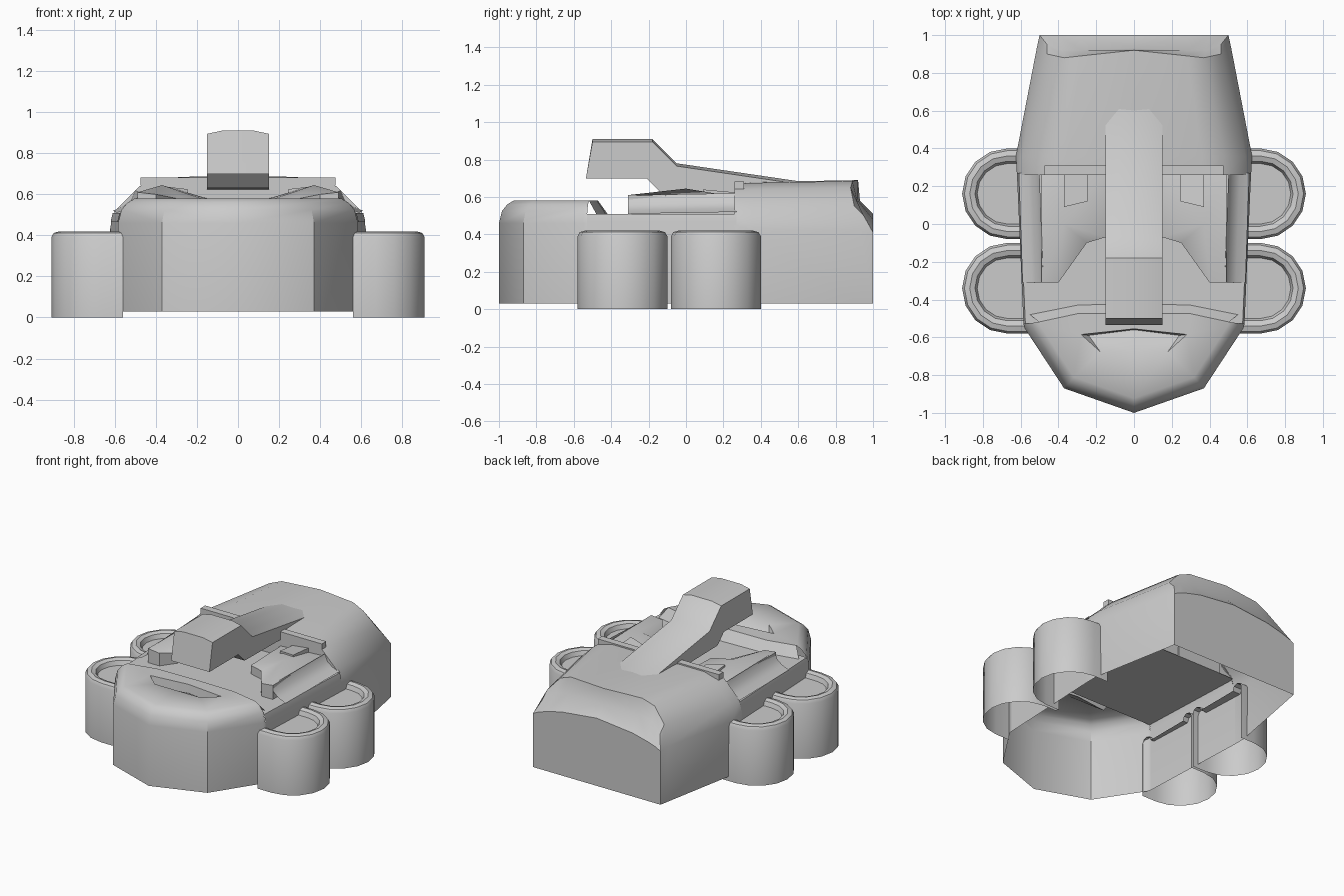
import bpy, math, bmesh


def build(name, verts, faces, mirror=True, angle=35):
    """Mesh object, optionally mirrored over x = 0, smooth below the given angle."""
    me = bpy.data.meshes.new(name)
    me.from_pydata(verts, [], faces)
    bm = bmesh.new()
    bm.from_mesh(me)
    bmesh.ops.remove_doubles(bm, verts=bm.verts, dist=0.0005)
    bmesh.ops.recalc_face_normals(bm, faces=bm.faces)
    bm.to_mesh(me)
    bm.free()
    ob = bpy.data.objects.new(name, me)
    bpy.context.collection.objects.link(ob)
    if mirror:
        m = ob.modifiers.new("mirror", "MIRROR")
        m.merge_threshold = 0.001
    bpy.ops.object.select_all(action="DESELECT")
    ob.select_set(True)
    bpy.context.view_layer.objects.active = ob
    bpy.ops.object.shade_smooth_by_angle(angle=math.radians(angle))
    return ob


def loft(rows):
    """Quads between rows of equally many points."""
    n = len(rows[0])
    verts = [p for r in rows for p in r]
    faces = [(i * n + j, i * n + j + 1, (i + 1) * n + j + 1, (i + 1) * n + j)
             for i in range(len(rows) - 1) for j in range(n - 1)]
    return verts, faces


# chin: rounded wall, flat top with a mouth recess, and a slope behind
plan = [(0, -1), (0.37, -0.87), (0.58, -0.55), (0.585, -0.53)]
rows = []
for s, z in [(1, 0.03), (1, 0.46), (0.97, 0.525), (0.92, 0.56), (0.86, 0.58)]:
    rows.append([(x * s, -0.45 + (y + 0.45) * s, z) for x, y in plan])
v, f = loft(rows)
p = len(v) - 4
b = len(v)
v += [(0, -0.555, 0.58), (0.28, -0.585, 0.58), (0.18, -0.675, 0.58), (0, -0.675, 0.58),
      (0, -0.56, 0.52), (0.24, -0.59, 0.52),
      (0, -0.47, 0.58), (0.3, -0.475, 0.58),
      (0, -0.42, 0.51), (0.3, -0.43, 0.51), (0.55, -0.48, 0.51)]
f += [(p, p + 1, b + 2, b + 3), (p + 1, p + 2, b + 1, b + 2), (p + 2, p + 3, b + 7, b + 1),
      (b + 1, b + 7, b + 6, b), (b, b + 1, b + 5, b + 4), (b + 3, b + 2, b + 5, b + 4),
      (b + 1, b + 2, b + 5), (b + 6, b + 7, b + 9, b + 8), (b + 7, p + 3, b + 10, b + 9)]
build("chin", v, f)

# cheek wall and the flat plate under the eyes
build("cheek_plate", *loft([
    [(0.585, -0.53, 0.03), (0.585, -0.53, 0.47), (0.575, -0.53, 0.51), (0, -0.53, 0.51)],
    [(0.62, 0.27, 0.03), (0.62, 0.27, 0.47), (0.61, 0.27, 0.51), (0, 0.27, 0.51)]]))

# forehead: cross-sections running back, then stepping down to the back wall
build("forehead", *loft([
    [(0, 0.26, 0.51), (0.3, 0.26, 0.51), (0.47, 0.26, 0.51), (0.6, 0.26, 0.51),
     (0.62, 0.26, 0.45), (0.62, 0.26, 0.03)],
    [(0, 0.26, 0.67), (0.36, 0.26, 0.67), (0.48, 0.26, 0.64), (0.6, 0.26, 0.52),
     (0.62, 0.26, 0.45), (0.62, 0.26, 0.03)],
    [(0, 0.36, 0.68), (0.36, 0.36, 0.675), (0.48, 0.36, 0.64), (0.59, 0.36, 0.53),
     (0.625, 0.36, 0.42), (0.62, 0.36, 0.03)],
    [(0, 0.92, 0.69), (0.28, 0.89, 0.685), (0.37, 0.88, 0.65), (0.46, 0.9, 0.55),
     (0.515, 0.93, 0.42), (0.513, 0.93, 0.03)],
    [(0, 0.93, 0.58), (0.28, 0.92, 0.58), (0.38, 0.92, 0.56), (0.46, 0.95, 0.5),
     (0.5, 1.0, 0.41), (0.5, 1.0, 0.03)],
    [(0, 1.0, 0.51), (0.28, 1.0, 0.48), (0.4, 1.0, 0.45), (0.46, 1.0, 0.43),
     (0.5, 1.0, 0.41), (0.5, 1.0, 0.03)],
    [(0, 1.0, 0.03), (0.28, 1.0, 0.03), (0.4, 1.0, 0.03), (0.46, 1.0, 0.03),
     (0.5, 1.0, 0.03), (0.5, 1.0, 0.03)]]))

# brow bar
bpy.ops.mesh.primitive_cube_add(size=1, location=(0, 0.285, 0.662))
bar = bpy.context.object
bar.name = "brow_bar"
bar.scale = (0.95, 0.05, 0.04)

# eye mounds: low prism rising to a peak
base = [(0.15, 0.27), (0.15, -0.07), (0.25, -0.10), (0.40, -0.31), (0.49, -0.31), (0.49, 0.27)]
tops = [0.58, 0.57, 0.57, 0.60, 0.61, 0.60]
n = len(base)
v = [(x, y, 0.51) for x, y in base] + [(x, y, z) for (x, y), z in zip(base, tops)]
v.append((0.37, 0.0, 0.645))
f = [(i, (i + 1) % n, (i + 1) % n + n, i + n) for i in range(n)]
f += [(i + n, (i + 1) % n + n, 2 * n) for i in range(n)]
build("eye_mound", v, f)

# eyelids: small sloped slabs
lid = [(0.245, 0.26, 0.61), (0.245, 0.12, 0.625), (0.37, 0.09, 0.64), (0.37, 0.26, 0.625)]
v = [(x, y, z - 0.06) for x, y, z in lid] + lid
build("eyelid", v, [(4, 5, 6, 7)] + [(i, (i + 1) % 4, (i + 1) % 4 + 4, i + 4) for i in range(4)])

# hollow curved bands along the temples
curve = [(0.49, 0.61), (0.51, 0.56), (0.55, 0.53), (0.60, 0.51)]
build("temple_band", *loft([[(x - 0.01, -0.31, z) for x, z in curve],
                            [(x + 0.01, 0.27, z + 0.01) for x, z in curve]]))

# nose: side profile with a slightly arched ridge
ridge = [(0.63, 0.68), (-0.05, 0.78), (-0.18, 0.91), (-0.50, 0.91)]
under = [(0.63, 0.62), (-0.14, 0.63), (-0.21, 0.70), (-0.535, 0.70)]
rows = []
for (y, z), (yu, zu) in zip(ridge, under):
    rows.append([(0, y, z), (0.08, y, z), (0.15, y, z - 0.015), (0.15, yu, zu), (0, yu, zu)])
v, f = loft(rows)
f += [(0, 1, 2, 3, 4), (15, 16, 17, 18, 19)]
build("nose", v, f, angle=40)

# ear rings: rounded rim around a sunken floor, open underneath
for label, cy in (("upper", 0.16), ("lower", -0.34)):
    rows = []
    for d, z in [(0, 0), (0, 0.39), (0.012, 0.412), (0.04, 0.42), (0.068, 0.41), (0.08, 0.38)]:
        r = 0.24 - d
        arc = [(0.67 + r * math.cos(t), cy + r * math.sin(t), z)
               for t in [math.pi * (k / 8 - 0.5) for k in range(9)]]
        rows.append([(0.56, cy - r, z)] + arc + [(0.56, cy + r, z)])
    v, f = loft(rows)
    f.append(tuple(range(len(v) - 11, len(v))))
    build(label + "_ear", v, f)
